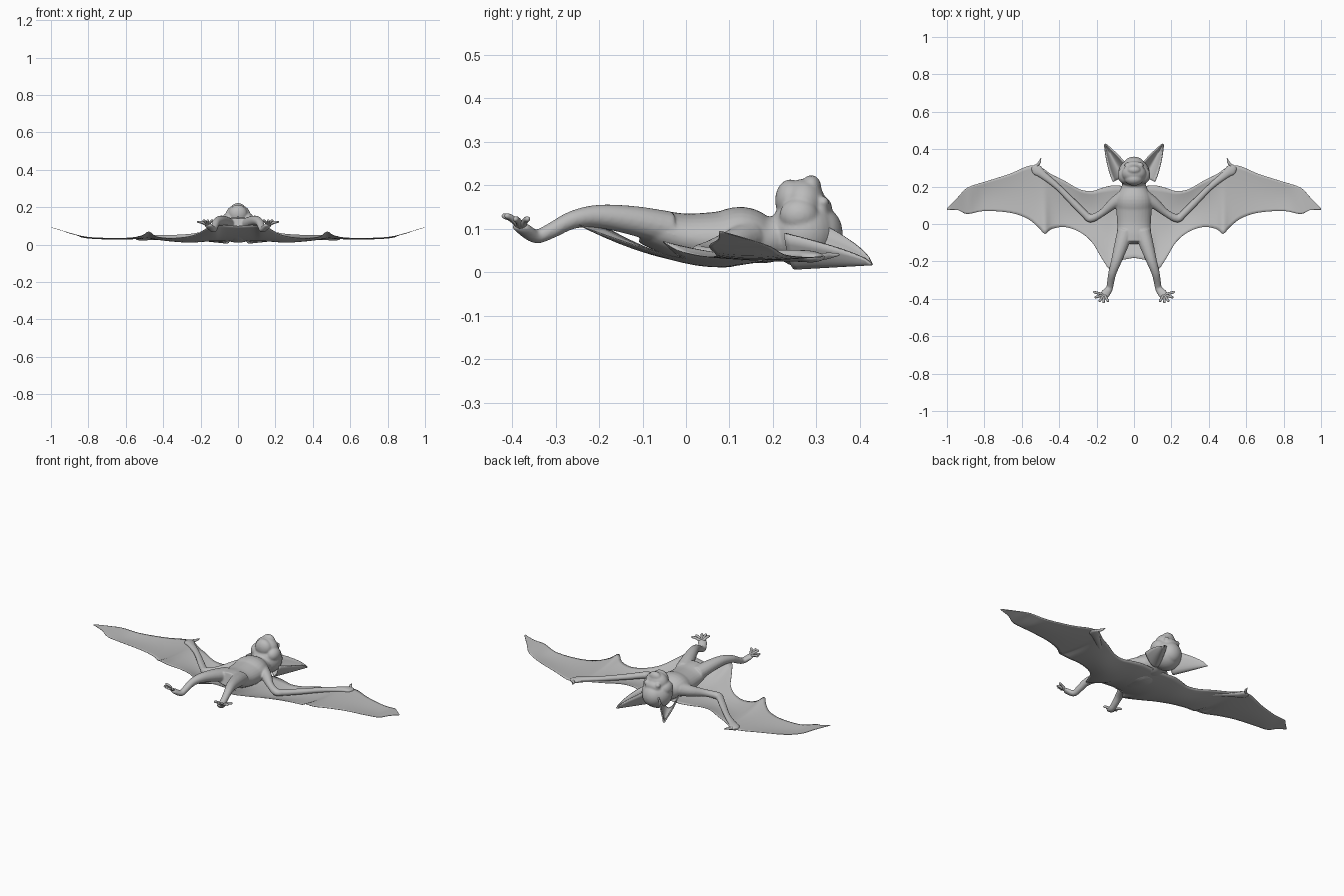
import bpy, bmesh, math
from mathutils import Vector, Matrix

U = 0.01  # part sizes below are in hundredths of a unit

cube = bpy.data.objects.get("Cube")
if cube:
    bpy.data.objects.remove(cube, do_unlink=True)

grey = bpy.data.materials.new("soft grey")
grey.use_nodes = True
colour = (0.5, 0.5, 0.5, 1)
grey.diffuse_color = colour
grey.node_tree.nodes["Principled BSDF"].inputs["Base Color"].default_value = colour


def finish(name, bm):
    bmesh.ops.recalc_face_normals(bm, faces=bm.faces)
    for f in bm.faces:
        f.smooth = True
    mesh = bpy.data.meshes.new(name)
    bm.to_mesh(mesh)
    bm.free()
    mesh.materials.append(grey)
    obj = bpy.data.objects.new(name, mesh)
    bpy.context.collection.objects.link(obj)
    return obj


def smooth_path(points, steps=5):
    """Catmull-Rom through points of any dimension."""
    pts = [Vector(p) for p in points]
    pts = [pts[0] * 2 - pts[1]] + pts + [pts[-1] * 2 - pts[-2]]
    out = []
    for a, b, c, d in zip(pts, pts[1:], pts[2:], pts[3:]):
        for i in range(steps):
            t = i / steps
            out.append(b + ((c - a) * t + (a * 2 - b * 5 + c * 4 - d) * t**2
                            + (b * 3 - a - c * 3 + d) * t**3) / 2)
    return out + [pts[-2]]


def loft(bm, sections, side=1, sides=16):
    """Rounded limb from sections (x, y, z, half width, half height)."""
    path = smooth_path(sections)
    rings = []
    for i, p in enumerate(path):
        tangent = (path[min(i + 1, len(path) - 1)] - path[max(i - 1, 0)])
        tangent = Vector(tangent[:3]).normalized()
        across = tangent.cross(Vector((0, 0, 1))).normalized()
        up = across.cross(tangent)
        ring = []
        for k in range(sides):
            a = math.tau * k / sides
            v = Vector(p[:3]) + across * p[3] * math.cos(a) + up * p[4] * math.sin(a)
            ring.append(bm.verts.new((v.x * side * U, v.y * U, v.z * U)))
        rings.append(ring)
    for a, b in zip(rings, rings[1:]):
        for k in range(sides):
            n = (k + 1) % sides
            bm.faces.new((a[k], a[n], b[n], b[k]))
    bm.faces.new(rings[0])
    bm.faces.new(rings[-1])


def ball(bm, centre, radii):
    m = Matrix.Translation(Vector(centre) * U) @ Matrix.Diagonal((*[r * U for r in radii], 1))
    bmesh.ops.create_uvsphere(bm, u_segments=32, v_segments=20, radius=1, matrix=m)


def sheet(name, rows, thickness):
    bm = bmesh.new()
    grid = [[bm.verts.new(Vector(p) * U) for p in row] for row in rows]
    for a, b in zip(grid, grid[1:]):
        for k in range(len(a) - 1):
            bm.faces.new((a[k], a[k + 1], b[k + 1], b[k]))
    obj = finish(name, bm)
    solid = obj.modifiers.new("thickness", "SOLIDIFY")
    solid.thickness = thickness
    solid.offset = 0
    return obj


# Body: torso, head and limbs fused into one smooth skin
bm = bmesh.new()
loft(bm, [(0, 22, 8, 6, 5), (0, 18, 7.5, 7.5, 5.5), (0, 13, 8.5, 9.5, 6.5),
          (0, 8, 7.5, 9.5, 6.5), (0, 0, 8, 9, 5.5), (0, -6, 9.5, 9, 4.7),
          (0, -10, 10.5, 8, 3.8)], sides=28)
for centre, radii in [
    ((0, 27, 9), (8.5, 8, 8)),        # skull
    ((0, 31, 9), (6, 5, 6)),          # crown
    ((0, 27, 16), (6.6, 5, 5.4)),     # muzzle
    ((0, 24, 16.5), (5, 3.5, 4.8)),   # chin
    ((0, 28.8, 19.5), (3.6, 2.3, 2.8)),  # nose
    ((0, 31, 14.5), (5, 2.6, 3)),     # brow
]:
    ball(bm, centre, radii)
for s in (1, -1):
    ball(bm, (s * 5, 26, 13), (3.7, 4.5, 4))     # cheek
    ball(bm, (s * 3.6, 31.5, 16), (1.5, 1.4, 1.4))  # eye
    loft(bm, [(6, 14, 8, 4, 4), (11, 11, 7, 3, 3), (17, 6, 5.5, 2, 2),
              (23, 3, 4.2, 2.2, 2), (26, 5, 4, 2, 1.8), (32, 11, 3.8, 1.9, 1.6),
              (41, 20, 3.8, 1.7, 1.4), (49, 26.5, 3.7, 2.2, 1.4),
              (52, 29, 3.5, 3, 1.3), (54, 31, 3.4, 1.6, 0.8)], s)
    loft(bm, [(4.5, -4, 10, 4.5, 4), (7, -12, 11.8, 3.7, 3.4), (9.5, -20, 12.8, 2.8, 2.7),
              (11.5, -26, 12, 2.2, 2.1), (12.5, -31, 9.5, 1.9, 1.8),
              (13.2, -34.5, 8.2, 1.9, 1.6), (15.5, -37.5, 10, 2.5, 1.3),
              (16.5, -38.5, 10.8, 2, 0.9)], s)
body = finish("body", bm)
remesh = body.modifiers.new("fuse", "REMESH")
remesh.mode = "VOXEL"
remesh.voxel_size = 0.0045
remesh.use_smooth_shade = True
soften = body.modifiers.new("soften", "SMOOTH")
soften.factor = 0.5
soften.iterations = 5

# Wing membrane stations: x, front y, front z, back y, back z
stations = [(0, 20, 3, -18, 10), (8.5, 20.5, 3, -20, 10.5), (12.3, 20.5, 3, -25, 11),
            (18, 19, 3, -17, 8), (22.5, 17.6, 3, -9.6, 5.5), (29, 18.5, 3.2, -4.3, 4),
            (37, 23, 3.4, -1.6, 3.5), (44, 26.5, 3.5, -2.7, 4.5), (47.6, 29, 3.6, -5.3, 7),
            (51, 31, 3.6, -2, 5), (56.7, 31, 3.5, 2.7, 3.8), (66, 27, 3.4, 6, 3.5),
            (80, 22.5, 4, 7, 4), (89, 19.5, 5.8, 5.3, 6), (94, 14.5, 7.5, 7.4, 7.5),
            (100, 8.3, 9.3, 7.6, 9.3)]
half = smooth_path(stations, 3)
rows = []
for s, part in ((-1, half[:0:-1]), (1, half)):
    for x, yf, zf, yb, zb in part:
        sag = 2.2 if x < 28 else 0.6 + 1.6 * max(0, 1 - (x - 28) / 20)
        if x > 85:
            sag = 0
        rows.append([(s * x, yf + (yb - yf) * t,
                      max(0.5, zf + (zb - zf) * t * t - sag * math.sin(math.pi * t)))
                     for t in [i / 14 for i in range(15)]])
sheet("wing_membrane", rows, 0.002)

for s, label in ((1, "left"), (-1, "right")):
    # Cupped pointed ears
    rows = []
    for i in range(17):
        t = i / 16
        width = 5.2 * (1 - t**1.6) + 0.3
        rows.append([])
        for k in range(13):
            v = k / 6 - 1
            x = 6 + 9.5 * t + 0.9 * width * v
            y = 25 + 17.7 * t - 0.43 * width * v
            z = 0.9 + t + (1 - t)**0.7 * (v * v * 10 - 2 * v * abs(v))
            rows[-1].append((s * x, y, z))
    sheet(label + "_ear", rows, 0.007)

    # Thumb claw at the wrist
    bm = bmesh.new()
    loft(bm, [(53, 29.5, 3.5, 1, 0.9), (51.8, 31.5, 3.6, 0.8, 0.8),
              (50.5, 33, 3.8, 0.7, 0.7), (49.8, 35.2, 4, 0.25, 0.25)], s, 10)
    finish(label + "_thumb", bm)

    # Five spread toes
    bm = bmesh.new()
    for x, y in ((21.8, -36.3), (21, -39.3), (18.6, -41.5), (16.3, -42.2), (13.6, -41.6)):
        root = Vector((16, -37.8, 10.2))
        tip = Vector((x, y, 13.2 if y < -40 else 12.4))
        mid = root.lerp(tip, 0.55) + Vector((0, 0, 0.4))
        loft(bm, [(*root, 0.9, 0.8), (*mid, 0.7, 0.7), (*root.lerp(tip, 0.9), 0.65, 0.65),
                  (*tip, 0.3, 0.3)], s, 10)
    finish(label + "_toes", bm)
